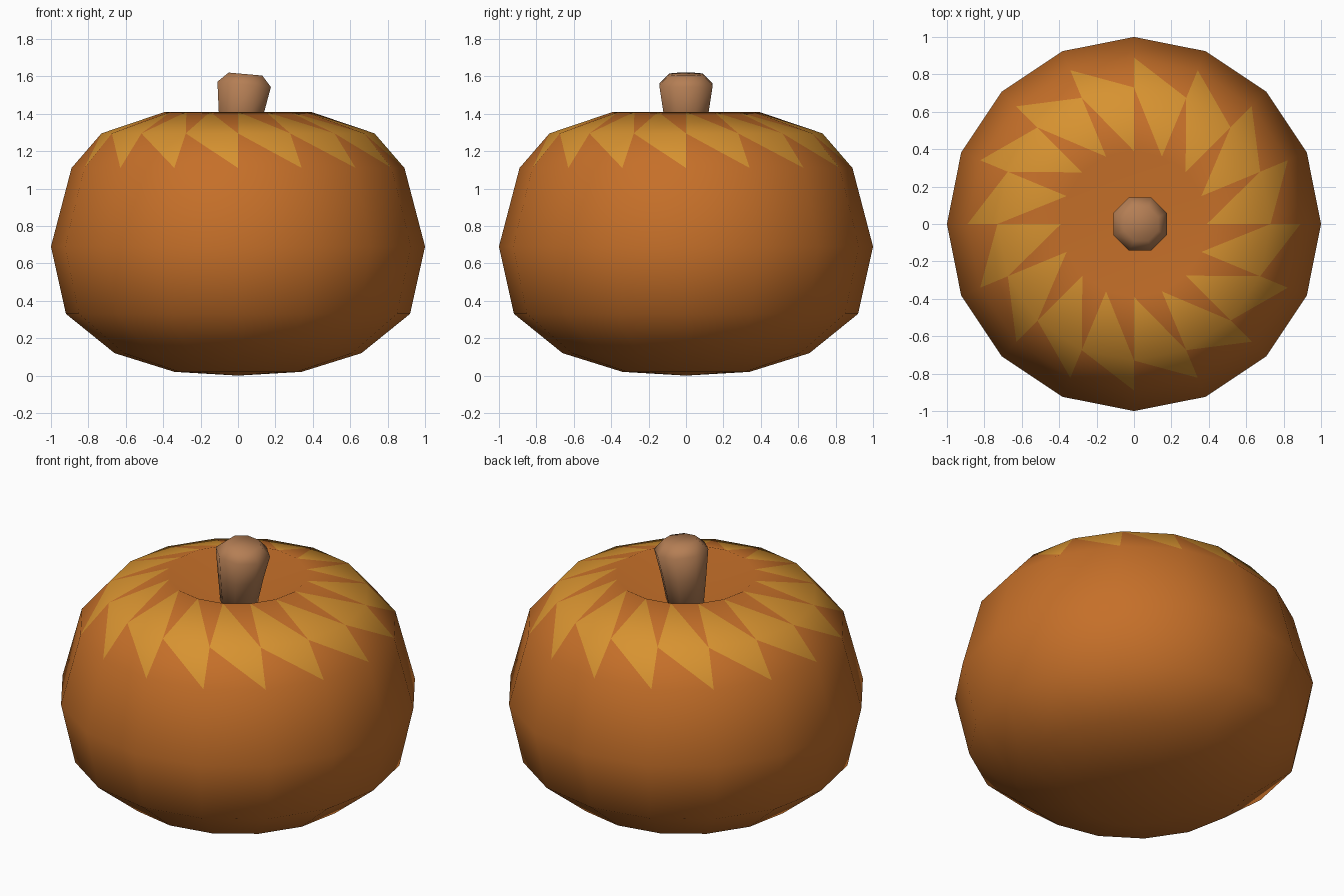
import bpy, bmesh, math

if "Cube" in bpy.data.objects:
    bpy.data.objects.remove(bpy.data.objects["Cube"])

SIDES = 16


def material(name, rgb):
    m = bpy.data.materials.new(name)
    m.diffuse_color = (*rgb, 1)
    m.use_nodes = True
    m.node_tree.nodes["Principled BSDF"].inputs["Base Color"].default_value = m.diffuse_color
    return m


def finish(bm, name, mats):
    bmesh.ops.recalc_face_normals(bm, faces=bm.faces)
    for f in bm.faces:
        f.smooth = True
    me = bpy.data.meshes.new(name)
    bm.to_mesh(me)
    bm.free()
    for m in mats:
        me.materials.append(m)
    ob = bpy.data.objects.new(name, me)
    bpy.context.collection.objects.link(ob)
    return ob


orange = material("orange_skin", (0.56, 0.16, 0.022))
yellow = material("yellow_skin", (0.68, 0.29, 0.03))
brown = material("stem_brown", (0.46, 0.21, 0.09))

# Pumpkin body: squashed sphere rings with a sunken top
profile = [(0.34, 0.02), (0.66, 0.12), (0.92, 0.33), (1.0, 0.69),
           (0.89, 1.11), (0.73, 1.295), (0.39, 1.41)]
bm = bmesh.new()
rings = []
for r, z in profile:
    rings.append([bm.verts.new((r * math.cos(2 * math.pi * i / SIDES),
                                r * math.sin(2 * math.pi * i / SIDES), z))
                  for i in range(SIDES)])
bottom = bm.verts.new((0, 0, 0))
dip = bm.verts.new((0, 0, 1.19))
for i in range(SIDES):
    p = i - 1
    bm.faces.new((bottom, rings[0][i], rings[0][p]))
    bm.faces.new((dip, rings[-1][p], rings[-1][i]))
    for k in range(len(rings) - 1):
        lo, hi = rings[k], rings[k + 1]
        if k < 4:
            bm.faces.new((lo[p], lo[i], hi[i], hi[p]))
        elif k == 4:      # lower half of the swirled yellow points
            bm.faces.new((lo[p], lo[i], hi[p]))
            bm.faces.new((lo[i], hi[i], hi[p])).material_index = 1
        else:             # upper half of the points
            bm.faces.new((lo[p], lo[i], hi[p])).material_index = 1
            bm.faces.new((lo[i], hi[i], hi[p]))
finish(bm, "pumpkin_body", [orange, yellow])

# Stem: leaning octagonal taper with a chamfered, tilted top
# (centre x, half width, z, tilt)
sections = [(0.0, 0.088, 1.17, 0.0), (0.018, 0.121, 1.41, 0.03),
            (0.033, 0.143, 1.557, 0.1), (0.04, 0.09, 1.612, 0.09)]
bm = bmesh.new()
loops = []
for cx, a, z, tilt in sections:
    r = a / math.cos(math.pi / 8)
    loop = []
    for i in range(8):
        t = math.pi * (i + 0.5) / 4
        x = r * math.cos(t)
        loop.append(bm.verts.new((cx + x, r * math.sin(t), z - tilt * x)))
    loops.append(loop)
for lo, hi in zip(loops, loops[1:]):
    for i in range(8):
        bm.faces.new((lo[i - 1], lo[i], hi[i], hi[i - 1]))
bm.faces.new(loops[0])
bm.faces.new(loops[-1])
finish(bm, "stem", [brown])
